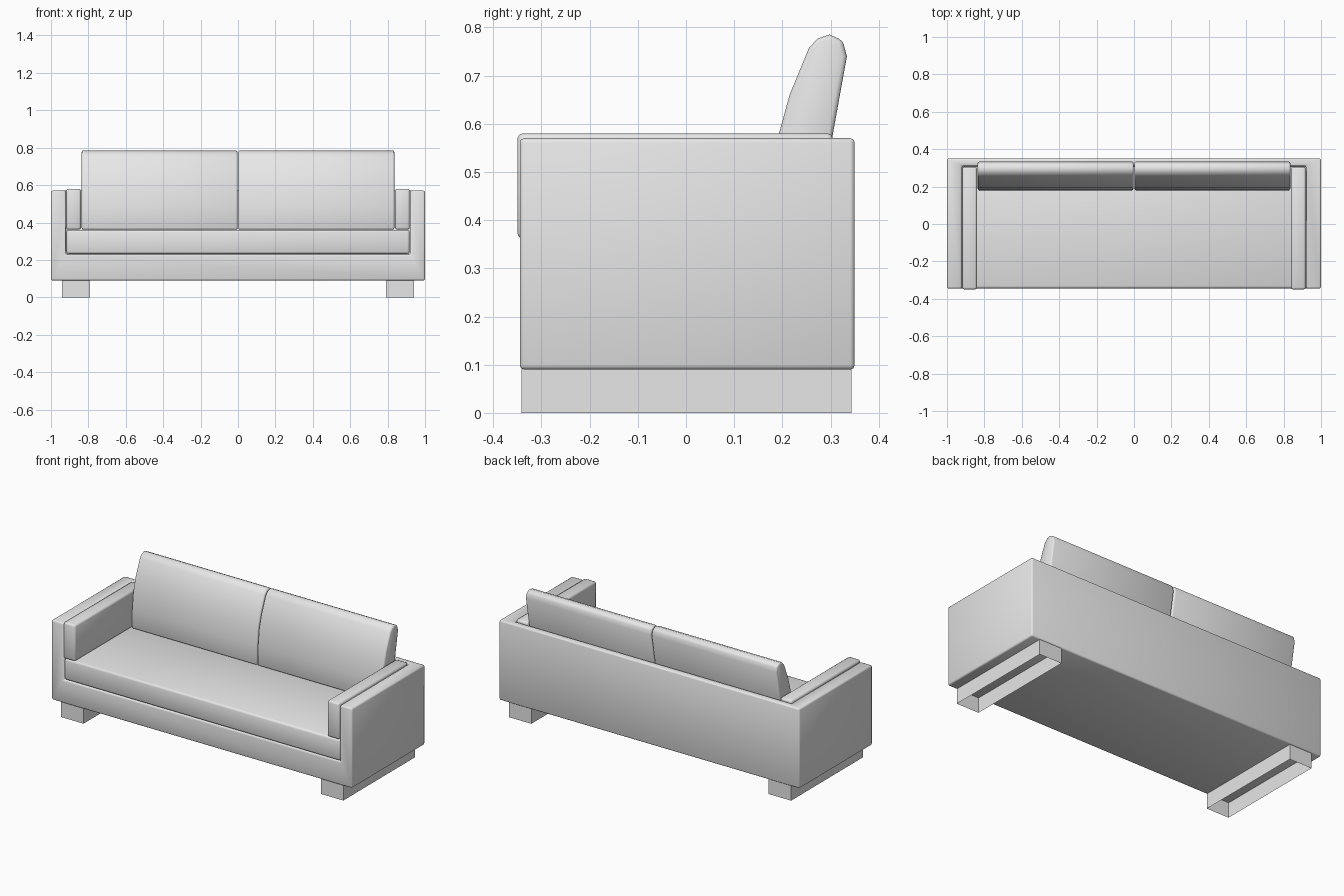
import bpy
import bmesh
import math

if "Cube" in bpy.data.objects:
    bpy.data.objects.remove(bpy.data.objects["Cube"], do_unlink=True)

GREY = 0.8
fabric = bpy.data.materials.new("light grey fabric")
fabric.use_nodes = True
fabric.diffuse_color = (GREY, GREY, GREY, 1)
for node in fabric.node_tree.nodes:
    if node.type == 'BSDF_PRINCIPLED':
        node.inputs["Base Color"].default_value = (GREY, GREY, GREY, 1)


def make_object(name, bm):
    bmesh.ops.recalc_face_normals(bm, faces=bm.faces)
    mesh = bpy.data.meshes.new(name)
    bm.to_mesh(mesh)
    bm.free()
    mesh.materials.append(fabric)
    obj = bpy.data.objects.new(name, mesh)
    bpy.context.collection.objects.link(obj)
    return obj


def box(name, low, high, open_bottom=False):
    bm = bmesh.new()
    bmesh.ops.create_cube(bm, size=1)
    for v in bm.verts:
        v.co = [h if c > 0 else l for c, l, h in zip(v.co, low, high)]
    obj_faces = [f for f in bm.faces if all(v.co.z == min(low[2], high[2]) for v in f.verts)]
    if open_bottom:
        bottom = min(bm.faces, key=lambda f: f.calc_center_median().z)
        bmesh.ops.delete(bm, geom=[bottom], context='FACES_ONLY')
    return make_object(name, bm)


def finish(obj, width=0, segments=2):
    """Round the edges, apply the modifiers and smooth the shading."""
    if width:
        bevel = obj.modifiers.new("rounding", 'BEVEL')
        bevel.width = width
        bevel.segments = segments
        bevel.limit_method = 'ANGLE'
        bevel.angle_limit = math.radians(50)
    bpy.ops.object.select_all(action='DESELECT')
    obj.select_set(True)
    bpy.context.view_layer.objects.active = obj
    bpy.ops.object.convert(target='MESH')
    bpy.ops.object.shade_smooth_by_angle(angle=math.radians(50))


# Outer frame: base, arms and back in one piece, with the seat well cut out
frame = box("frame", (-1, -0.345, 0.09), (1, 0.35, 0.57))
well = box("seat_well_cutter", (-0.92, -0.6, 0.23), (0.92, 0.31, 0.9))
well.hide_render = True
cut = frame.modifiers.new("seat well", 'BOOLEAN')
cut.operation = 'DIFFERENCE'
cut.solver = 'EXACT'
cut.object = well
finish(frame, 0.009)
bpy.data.objects.remove(well, do_unlink=True)

# Seat cushion
finish(box("seat_cushion", (-0.917, -0.344, 0.232), (0.917, 0.308, 0.36)), 0.012)

# Back cushion side profile as (y, z)
PROFILE = [(0.18, 0.362), (0.182, 0.48), (0.193, 0.58), (0.215, 0.66),
           (0.255, 0.757), (0.273, 0.777), (0.298, 0.785), (0.325, 0.773),
           (0.334, 0.74), (0.305, 0.58), (0.27, 0.362)]


def back_cushion(name, x0, x1):
    bm = bmesh.new()
    cap = bm.faces.new([bm.verts.new((x0, y, z)) for y, z in PROFILE])
    side = bmesh.ops.extrude_face_region(bm, geom=[cap], use_keep_orig=True)
    moved = [g for g in side["geom"] if isinstance(g, bmesh.types.BMVert)]
    bmesh.ops.translate(bm, verts=moved, vec=(x1 - x0, 0, 0))
    finish(make_object(name, bm), 0.009)


# Mirrored parts
for label, s in (("left", 1), ("right", -1)):
    inner, outer = sorted((s * 0.84, s * 0.918))
    finish(box(label + "_arm_pad", (inner, -0.35, 0.362), (outer, 0.305, 0.58)), 0.011)

    a, b = sorted((s * 0.002, s * 0.836))
    back_cushion(label + "_back_cushion", a, b)

    a, b = sorted((s * 0.79, s * 0.94))
    box(label + "_foot_runner", (a, -0.341, 0), (b, 0.343, 0.091), open_bottom=True)
